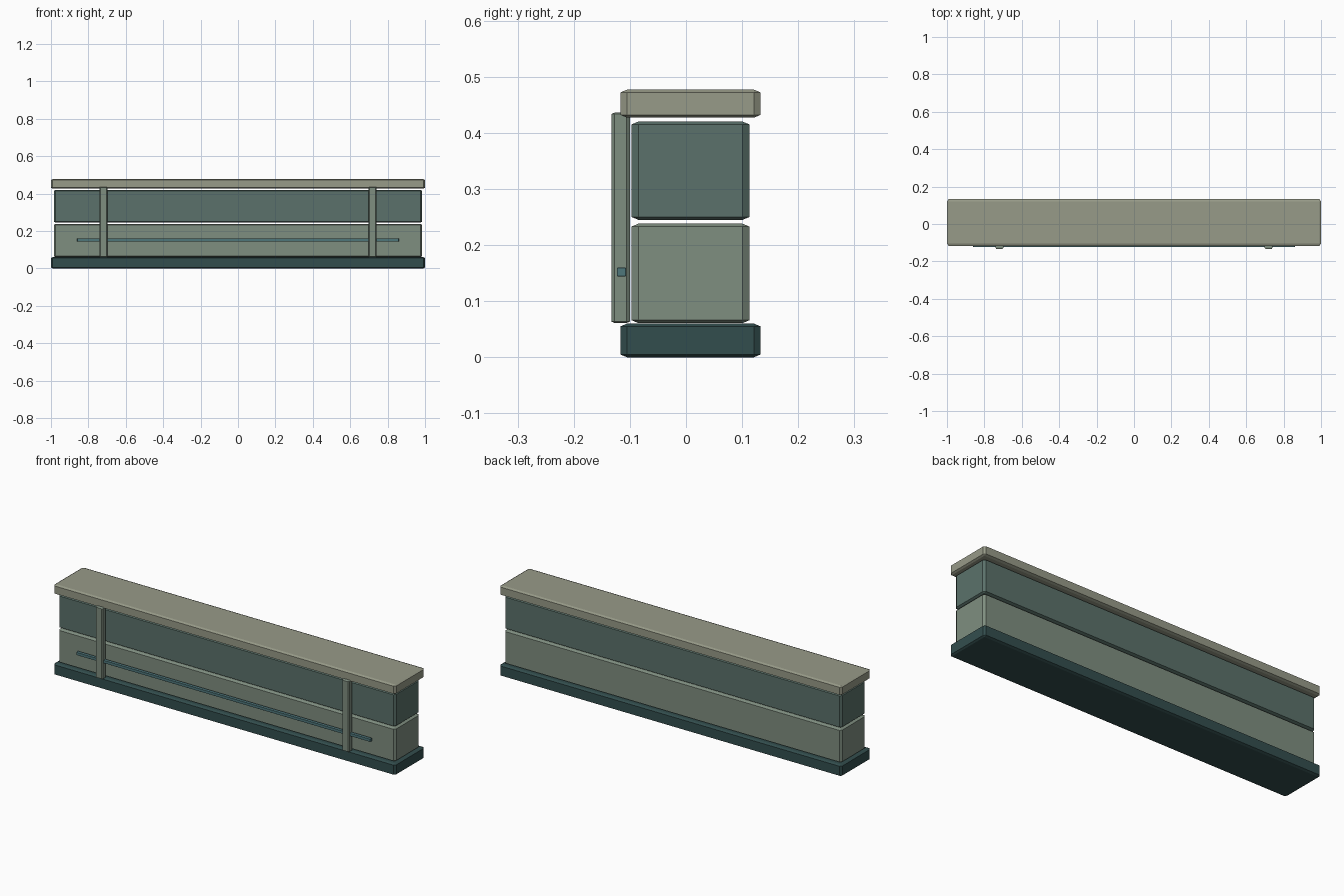
import bpy, bmesh
from mathutils import Vector

if "Cube" in bpy.data.objects:
    bpy.data.objects.remove(bpy.data.objects["Cube"])


def material(name, rgb):
    m = bpy.data.materials.new(name)
    m.diffuse_color = (*[(c / 255) ** 2.2 for c in rgb], 1)
    m.use_nodes = True
    m.node_tree.nodes["Principled BSDF"].inputs["Base Color"].default_value = m.diffuse_color
    return m


SAND = material("sand", (150, 153, 135))
SLATE = material("slate", (91, 113, 106))
SAGE = material("sage", (126, 141, 127))
DARK = material("dark", (54, 79, 79))
TEAL = material("teal", (80, 118, 122))


def box(name, lo, hi, mat, bevel):
    """Flat-chamfered box; bevel gives the chamfer width along each axis."""
    lo, hi, b = Vector(lo), Vector(hi), Vector(bevel)
    size = hi - lo
    bm = bmesh.new()
    bmesh.ops.create_cube(bm, size=1)
    bmesh.ops.scale(bm, vec=[size[i] / b[i] for i in range(3)], verts=bm.verts)
    bmesh.ops.bevel(bm, geom=bm.edges[:], offset=1, segments=1,
                    profile=0.5, affect='EDGES')
    bmesh.ops.scale(bm, vec=b, verts=bm.verts)
    me = bpy.data.meshes.new(name)
    bm.to_mesh(me)
    bm.free()
    me.materials.append(mat)
    ob = bpy.data.objects.new(name, me)
    ob.location = (lo + hi) / 2
    bpy.context.collection.objects.link(ob)
    return ob


# Stacked wall: base plinth, two courses, top cap
BIG = (0.009, 0.012, 0.005)
box("base_plinth", (-1, -0.117, 0), (1, 0.133, 0.06), DARK, BIG)
box("lower_course", (-0.985, -0.097, 0.061), (0.985, 0.113, 0.238), SAGE, BIG)
box("upper_course", (-0.985, -0.097, 0.245), (0.985, 0.113, 0.42), SLATE, BIG)
box("top_cap", (-1, -0.117, 0.427), (1, 0.133, 0.477), SAND, BIG)

# Front posts
for side, x in (("left", -0.72), ("right", 0.72)):
    box("front_post_" + side, (x - 0.021, -0.133, 0.061),
        (x + 0.021, -0.1, 0.436), SAGE, (0.005, 0.006, 0.0025))

# Thin horizontal rail through the posts
box("front_rail", (-0.86, -0.123, 0.144), (0.86, -0.107, 0.16), TEAL,
    (0.001, 0.0015, 0.001))
